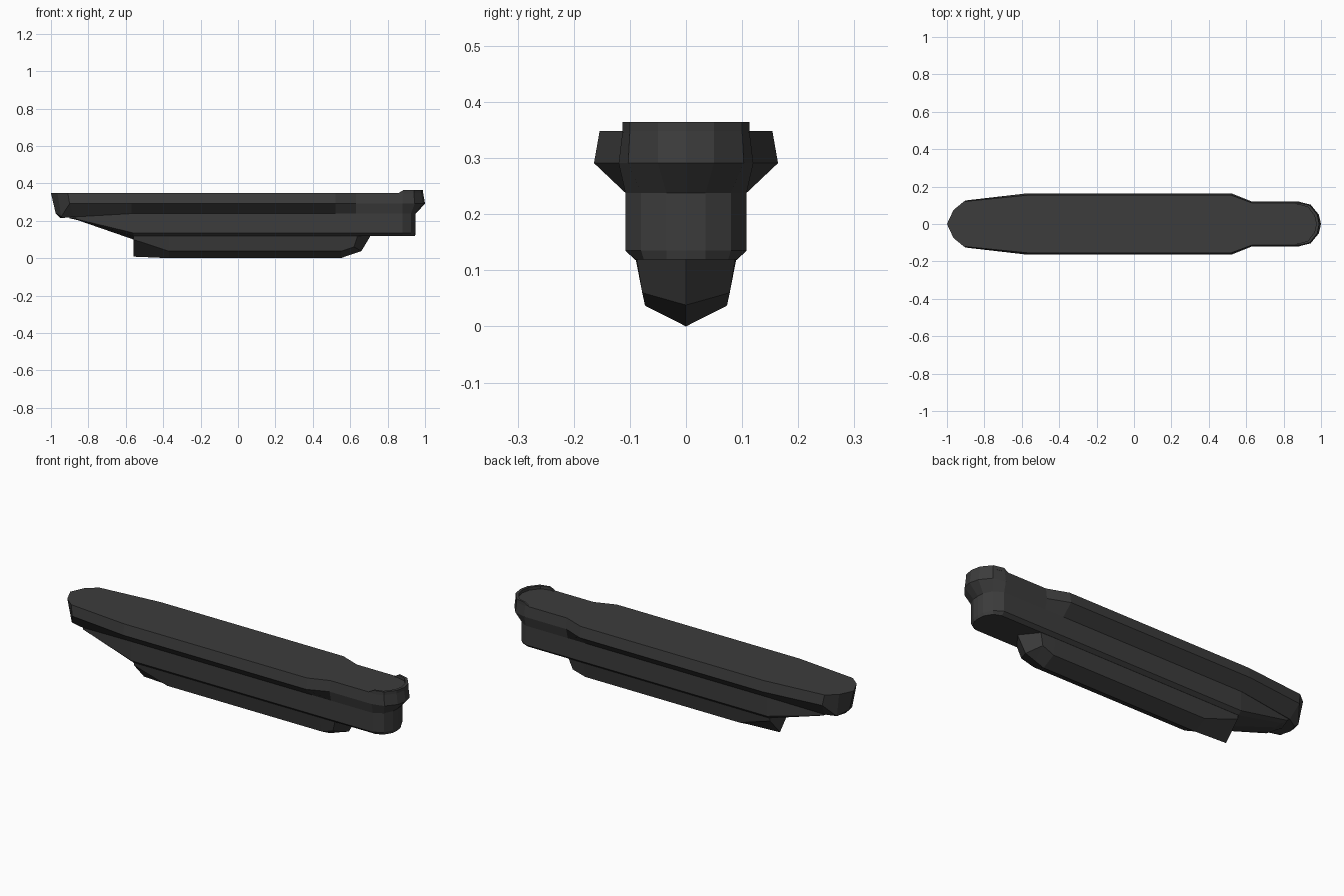
import bpy
import bmesh
from mathutils import Matrix

cube = bpy.data.objects.get("Cube")
if cube:
    bpy.data.objects.remove(cube)

dark_grey = bpy.data.materials.new("dark_grey")
dark_grey.use_nodes = True
colour = (0.045, 0.045, 0.045, 1)
dark_grey.diffuse_color = colour
dark_grey.node_tree.nodes["Principled BSDF"].inputs["Base Color"].default_value = colour


def level(outline, z):
    """Lift a plan outline of (x, y) points to one height."""
    return [(x, y, z) for x, y in outline]


def centre(strake, z=None):
    """Drop a strake onto the centre plane."""
    return [(p[0], 0, p[2] if z is None else z) for p in strake]


def loft(name, strakes):
    """Skin between lengthwise strakes, mirror across y and close any open end."""
    bm = bmesh.new()
    rows = [[bm.verts.new(p) for p in s] for s in strakes]
    for a, b in zip(rows, rows[1:]):
        for i in range(len(a) - 1):
            bm.faces.new((a[i], a[i + 1], b[i + 1], b[i]))
    flip = Matrix.Diagonal((1, -1, 1, 1))
    twin = bmesh.ops.duplicate(bm, geom=bm.verts[:] + bm.edges[:] + bm.faces[:])
    bmesh.ops.transform(bm, matrix=flip,
                        verts=[g for g in twin["geom"] if isinstance(g, bmesh.types.BMVert)])
    bmesh.ops.remove_doubles(bm, verts=bm.verts[:], dist=0.0005)
    bmesh.ops.dissolve_degenerate(bm, edges=bm.edges[:], dist=0.0005)
    bmesh.ops.holes_fill(bm, edges=bm.edges[:], sides=0)
    bmesh.ops.recalc_face_normals(bm, faces=bm.faces[:])
    mesh = bpy.data.meshes.new(name)
    bm.to_mesh(mesh)
    bm.free()
    mesh.materials.append(dark_grey)
    bpy.context.collection.objects.link(bpy.data.objects.new(name, mesh))


# Flared upper hull with pointed bow and rounded stern
deck = level([(-1, 0), (-.965, .075), (-.91, .12), (-.57, .154), (.52, .154),
              (.63, .113), (.88, .113), (.94, .1), (.98, .05), (.99, 0)], .348)
knuckle = [(-.975, 0, .24), (-.945, .065, .222), (-.9, .126, .291)] + level(
    [(-.57, .164), (.52, .164), (.63, .12), (.88, .12), (.945, .103),
     (.988, .05), (1, 0)], .291)
waist = [(-.95, 0, .215), (-.935, .05, .215), (-.88, .08, .22)] + level(
    [(-.57, .108), (.52, .108), (.63, .108), (.88, .108), (.925, .08),
     (.947, .035), (.95, 0)], .238)
loft("upper_hull", [centre(deck), deck, knuckle, waist, centre(waist)])

# Straight-sided middle hull, raked up at the bow
plan = [(-.9, 0), (-.87, .078), (-.56, .108), (.63, .108), (.72, .108),
        (.88, .108), (.925, .08), (.947, .035), (.95, 0)]
side_top = level(plan, .238)
side_low = [(-.9, 0, .214), (-.87, .078, .21)] + level(plan[2:], .135)
ledge = [(-.9, 0, .213), (-.86, .05, .204), (-.56, .09, .118)] + level(
    [(.63, .09), (.72, .09), (.88, .09), (.918, .075), (.943, .035), (.947, 0)], .119)
belly = centre(ledge)
belly[2] = (-.56, 0, .1)
loft("middle_hull", [centre(side_top), side_top, side_low, ledge, belly])

# Lower hull with chine, keel and wedge-shaped ends
rail = level([(-.56, .09), (-.37, .09), (.55, .09), (.64, .088), (.71, 0)], .122)
chine = [(-.56, .084, .1), (-.37, .073, .037), (.55, .073, .037),
         (.62, .078, .06), (.66, 0, .038)]
keel = [(-.56, 0, .008), (-.37, 0, 0), (.55, 0, 0), (.6, 0, .018), (.66, 0, .038)]
loft("lower_hull", [centre(rail), rail, chine, keel])

# Thin raised rim around the stern deck
outer = [(.86, .113), (.885, .113), (.94, .1), (.98, .05), (.99, 0)]
inner = [(.86, .103), (.885, .103), (.93, .09), (.965, .045), (.975, 0)]


def rim_top(outline):
    return level(outline[:1], .349) + level(outline[1:], .364)


loft("stern_rim", [level(outer, .345), rim_top(outer), rim_top(inner), level(inner, .345)])
